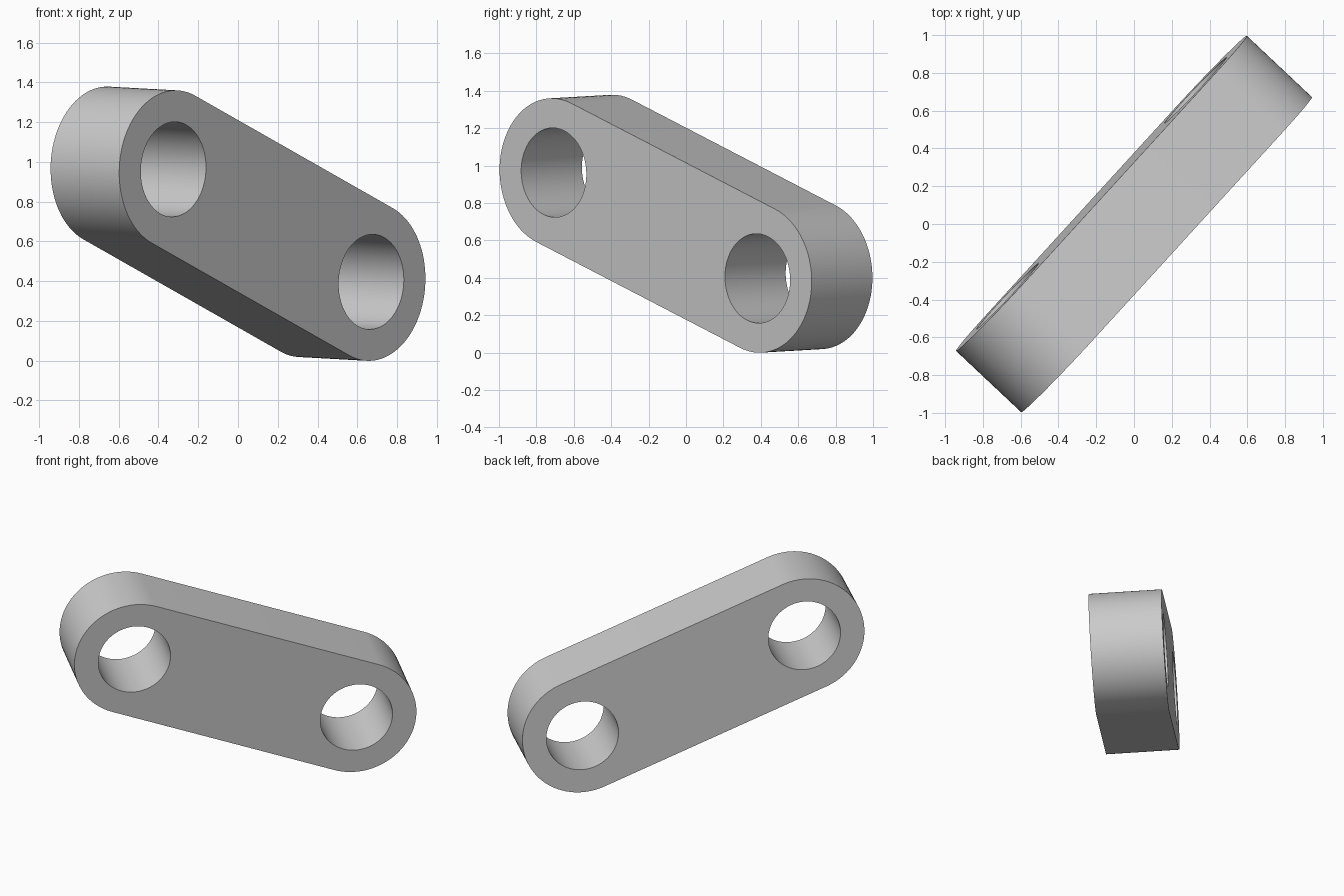
import bpy
import bmesh
from math import cos, sin, pi, radians
from mathutils import Vector, Matrix

cube = bpy.data.objects.get("Cube")
if cube:
    bpy.data.objects.remove(cube, do_unlink=True)

HALF_SPAN = 0.79      # half the distance between the hole centres
OUTER_R = 0.3975
HOLE_R = 0.239
THICKNESS = 0.474
STEPS = 48            # segments per half circle


def arc(cx, radius, start, sweep, steps):
    return [(cx + radius * cos(start + sweep * i / steps),
             radius * sin(start + sweep * i / steps)) for i in range(steps)]


def add_loop(curve, points):
    spline = curve.splines.new('POLY')
    spline.points.add(len(points) - 1)
    for p, (x, y) in zip(spline.points, points):
        p.co = (x, y, 0, 1)
    spline.use_cyclic_u = True


# Plate profile: rounded bar outline with two round holes
curve = bpy.data.curves.new("link_profile", 'CURVE')
curve.dimensions = '2D'
curve.fill_mode = 'BOTH'
curve.extrude = THICKNESS / 2
outline = (arc(HALF_SPAN, OUTER_R, -pi / 2, pi, STEPS)
           + [(HALF_SPAN, OUTER_R)]
           + arc(-HALF_SPAN, OUTER_R, pi / 2, pi, STEPS)
           + [(-HALF_SPAN, -OUTER_R)])
add_loop(curve, outline)
for side in (-1, 1):
    add_loop(curve, arc(side * HALF_SPAN, HOLE_R, 0, 2 * pi, 2 * STEPS))

link = bpy.data.objects.new("link_plate", curve)
bpy.context.collection.objects.link(link)
bpy.ops.object.select_all(action='DESELECT')
link.select_set(True)
bpy.context.view_layer.objects.active = link
bpy.ops.object.convert(target='MESH')
link = bpy.context.view_layer.objects.active
link.name = "link_plate"

# Weld the faces to the rim
bm = bmesh.new()
bm.from_mesh(link.data)
bmesh.ops.remove_doubles(bm, verts=bm.verts, dist=0.0005)
bmesh.ops.recalc_face_normals(bm, faces=bm.faces)
bm.to_mesh(link.data)
bm.free()

# Tilt the plate: length runs down toward the back left
along = Vector((0.995, 1.09, -0.566)).normalized()
normal = Vector((0.345, -0.325, -0.019))
normal = (normal - along * normal.dot(along)).normalized()
across = normal.cross(along)
tilt = Matrix((along, across, normal)).transposed().to_4x4()
link.data.transform(Matrix.Translation((0, 0, 0.689)) @ tilt)
bpy.ops.object.shade_smooth_by_angle(angle=radians(30))

# Plain grey
grey = bpy.data.materials.new("plain_grey")
grey.use_nodes = True
colour = (0.6, 0.6, 0.6, 1)
grey.diffuse_color = colour
grey.node_tree.nodes["Principled BSDF"].inputs["Base Color"].default_value = colour
link.data.materials.clear()
link.data.materials.append(grey)
